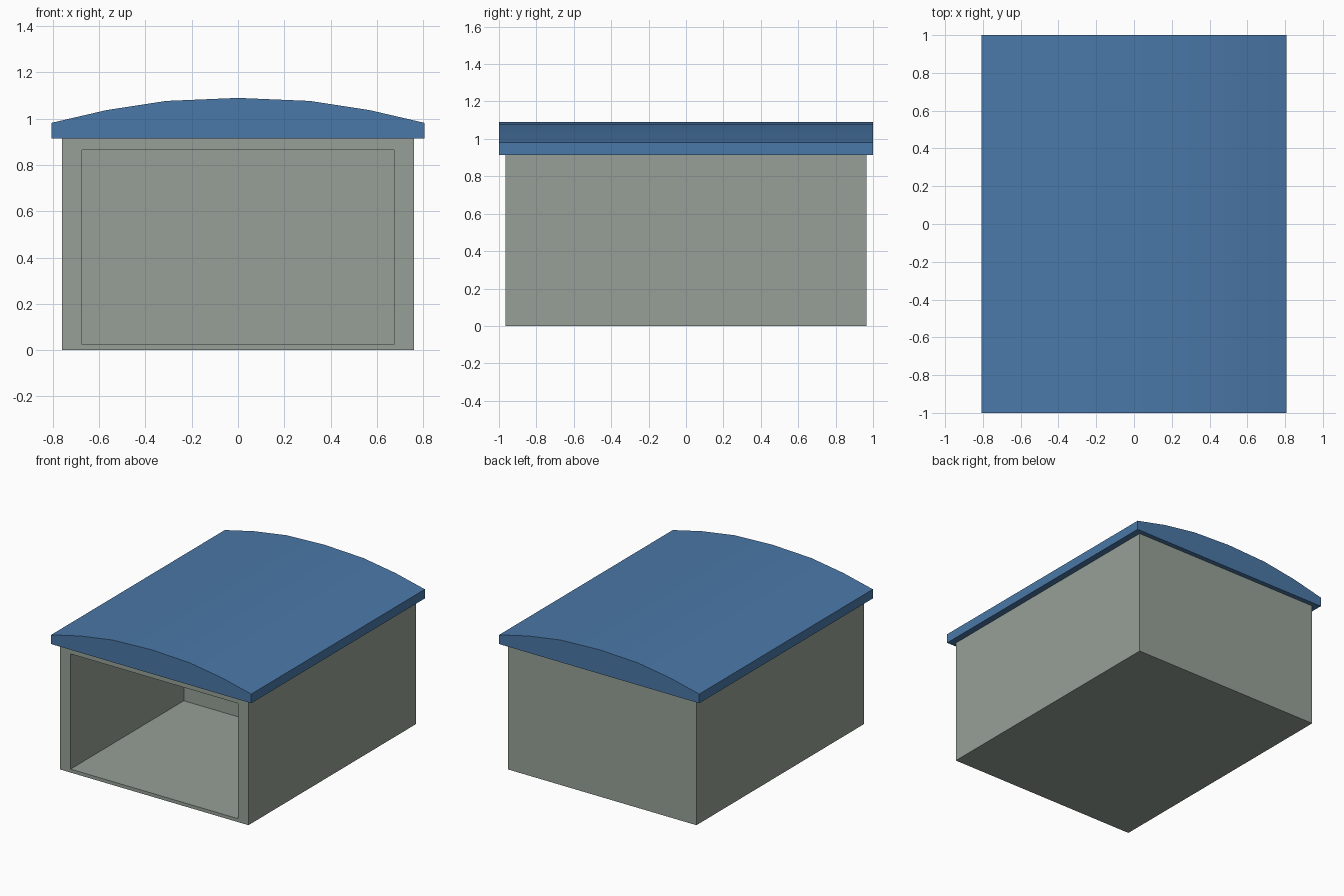
import bpy, bmesh
from mathutils import Vector

if "Cube" in bpy.data.objects:
    bpy.data.objects.remove(bpy.data.objects["Cube"])


def material(name, color):
    m = bpy.data.materials.new(name)
    m.diffuse_color = (*color, 1)
    m.use_nodes = True
    m.node_tree.nodes["Principled BSDF"].inputs["Base Color"].default_value = m.diffuse_color
    return m


def prism(name, profile, y0, y1, mat):
    """Extrude an (x, z) profile from y0 to y1."""
    bm = bmesh.new()
    face = bm.faces.new([bm.verts.new((x, y0, z)) for x, z in profile])
    ext = bmesh.ops.extrude_face_region(bm, geom=[face], use_keep_orig=True)
    moved = [g for g in ext["geom"] if isinstance(g, bmesh.types.BMVert)]
    bmesh.ops.translate(bm, verts=moved, vec=(0, y1 - y0, 0))
    bmesh.ops.recalc_face_normals(bm, faces=bm.faces)
    return bm, name, mat


def finish(bm, name, mat):
    bmesh.ops.recalc_face_normals(bm, faces=bm.faces)
    me = bpy.data.meshes.new(name)
    bm.to_mesh(me)
    bm.free()
    me.materials.append(mat)
    ob = bpy.data.objects.new(name, me)
    bpy.context.collection.objects.link(ob)
    return ob


def rect(half, z0, z1):
    return [(-half, z0), (half, z0), (half, z1), (-half, z1)]


grey = material("warm grey", (0.309, 0.352, 0.309))
blue = material("roof blue", (0.069, 0.188, 0.392))

FRONT, BACK, EAVES = -0.965, 0.965, 0.915

# Body: box whose front is an open frame around a recessed room
bm, name, mat = prism("body", rect(0.76, 0, EAVES), FRONT, BACK, grey)
front = min(bm.faces, key=lambda f: f.calc_center_median().y)
outer = list(front.verts)
bmesh.ops.delete(bm, geom=[front], context='FACES_ONLY')


def ring(y):
    # Opening corner belonging to each outer corner
    return [bm.verts.new((0.675 if v.co.x > 0 else -0.675, y,
                          0.865 if v.co.z > 0.5 else 0.025)) for v in outer]


rim, rear = ring(FRONT), ring(0.34)
for a, b in ((outer, rim), (rim, rear)):
    for i in range(4):
        j = (i + 1) % 4
        bm.faces.new((a[i], a[j], b[j], b[i]))
bm.faces.new(rear)
finish(bm, name, mat)

# Roof: shallow arched slab overhanging on all sides
half = [(0.807, EAVES), (0.807, 0.982), (0.57, 1.037), (0.31, 1.077)]
arch = half + [(0, 1.09)] + [(-x, z) for x, z in reversed(half)]
roof = finish(*prism("roof", arch, -1, 1, blue))

# Smooth only the curved top
bpy.context.view_layer.objects.active = roof
roof.select_set(True)
bpy.ops.object.shade_smooth_by_angle(angle=0.5)
